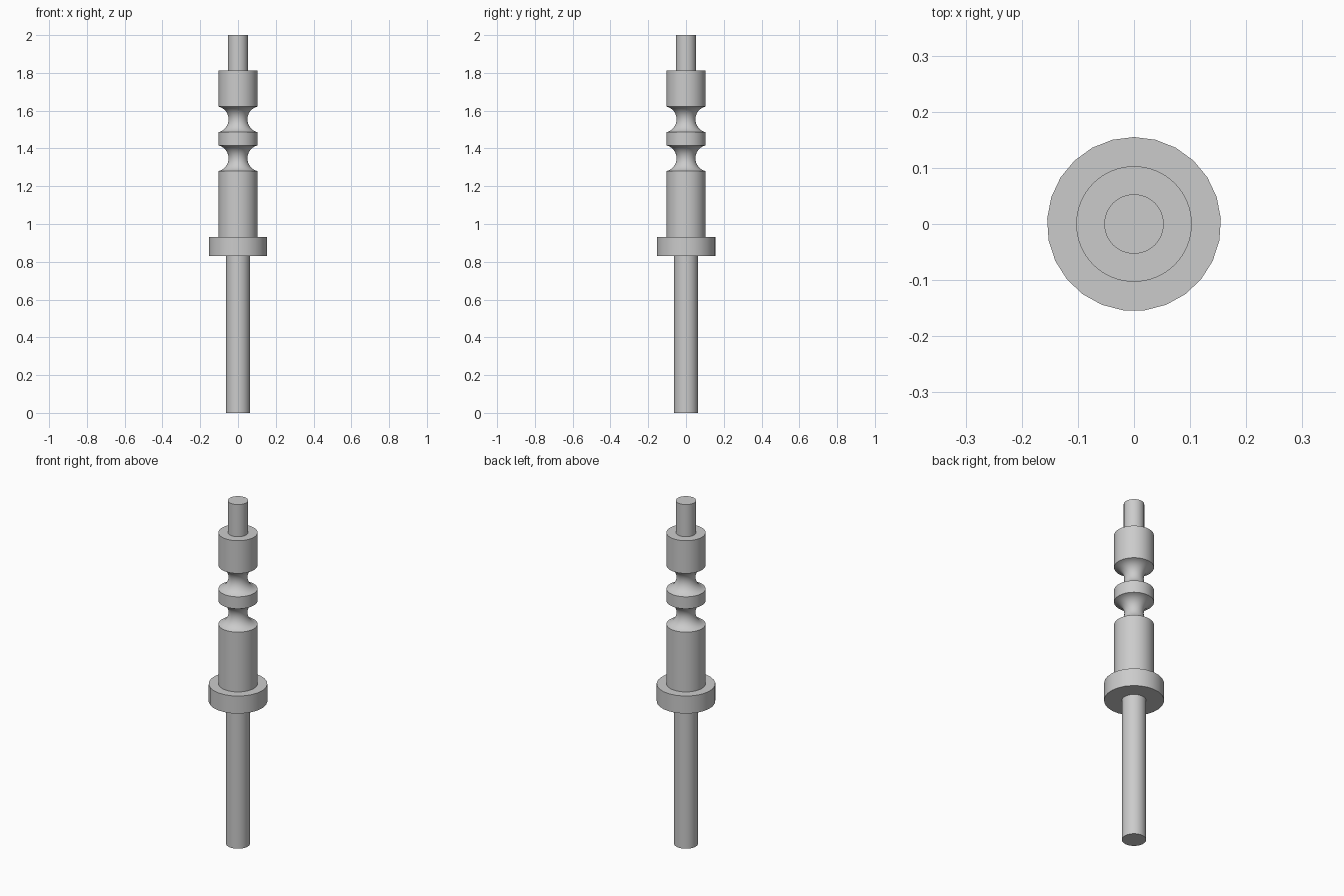
import bpy, bmesh, math

if "Cube" in bpy.data.objects:
    bpy.data.objects.remove(bpy.data.objects["Cube"])


def turned(name, profile, sides):
    """Revolve a closed (radius, z) profile around the z axis."""
    bm = bmesh.new()
    rings = []
    for r, z in profile:
        rings.append([bm.verts.new((-r * math.sin(2 * math.pi * i / sides),
                                    r * math.cos(2 * math.pi * i / sides), z))
                      for i in range(sides)])
    for a, b in zip(rings, rings[1:]):
        for i in range(sides):
            j = (i + 1) % sides
            bm.faces.new((a[i], a[j], b[j], b[i]))
    bm.faces.new(rings[0][::-1])
    bm.faces.new(rings[-1])
    bmesh.ops.recalc_face_normals(bm, faces=bm.faces)
    mesh = bpy.data.meshes.new(name)
    bm.to_mesh(mesh)
    bm.free()
    ob = bpy.data.objects.new(name, mesh)
    bpy.context.collection.objects.link(ob)
    bpy.ops.object.select_all(action='DESELECT')
    ob.select_set(True)
    bpy.context.view_layer.objects.active = ob
    bpy.ops.object.shade_smooth_by_angle(angle=math.radians(35))
    return ob


def groove(z0, z1, r_out, r_waist, steps=16):
    """Concave circular arc between two heights, both ends on r_out."""
    half, depth = (z1 - z0) / 2, r_out - r_waist
    rad = (half ** 2 + depth ** 2) / (2 * depth)
    sweep = math.asin(half / rad)
    return [(r_waist + rad - rad * math.cos(a), (z0 + z1) / 2 + rad * math.sin(a))
            for a in (sweep * (2 * i / steps - 1) for i in range(steps + 1))]


R_BODY = 0.103

# Lower shaft
turned("lower_shaft", [(0.063, 0.0), (0.063, 0.83)], 48)

# Stop flange
turned("flange", [(0.155, 0.83), (0.155, 0.932)], 25)

# Body with two rounded grooves
body = [(R_BODY, 0.932)]
for z0, z1 in ((1.28, 1.416), (1.486, 1.622)):
    body += groove(z0, z1, R_BODY, 0.05)
body.append((R_BODY, 1.813))
turned("grooved_body", body, 64)

# Top pin
turned("top_pin", [(0.053, 1.813), (0.053, 2.0)], 48)
